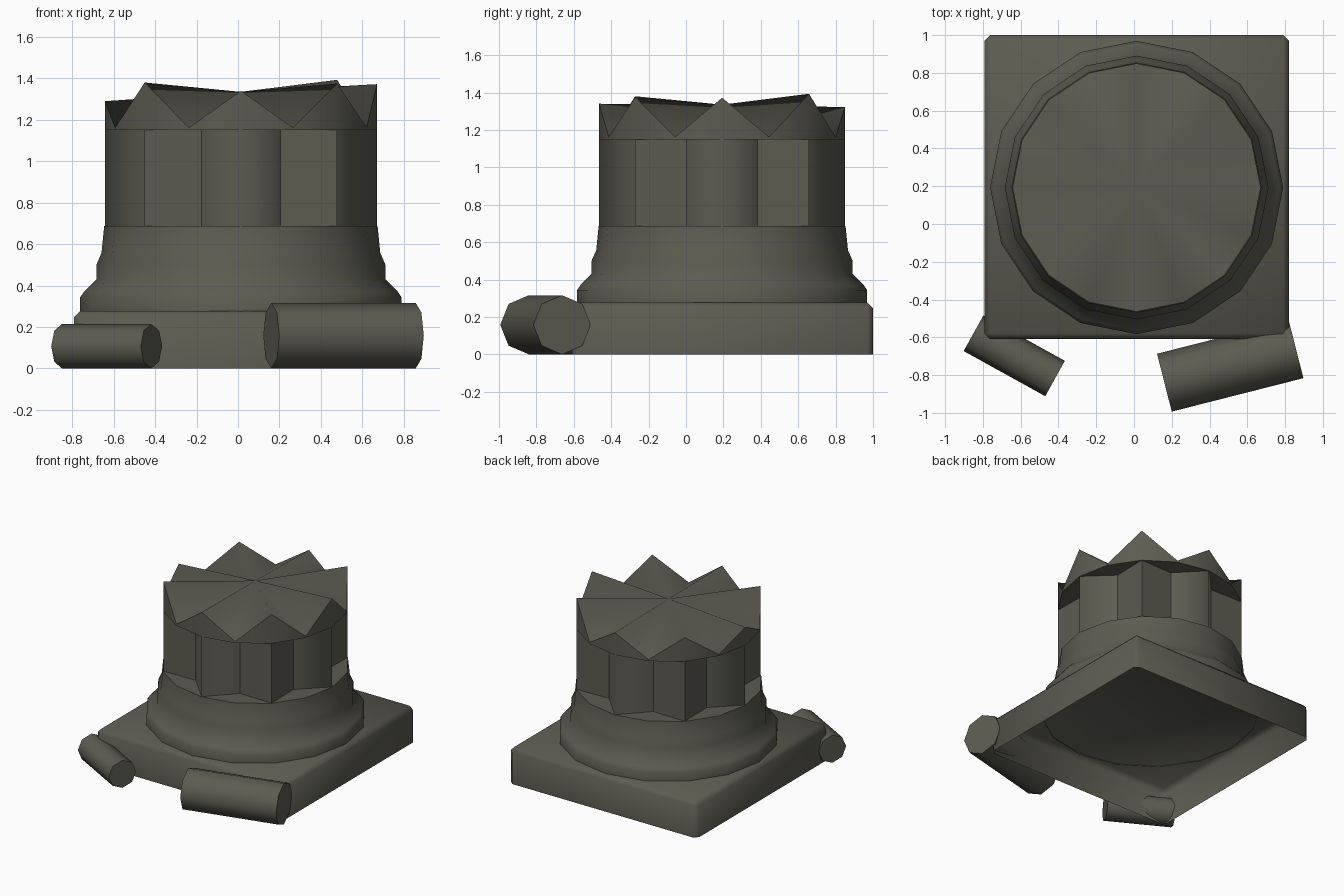
import bpy, bmesh, math
from mathutils import Vector

if "Cube" in bpy.data.objects:
    bpy.data.objects.remove(bpy.data.objects["Cube"])

CX, CY = 0.014, 0.193          # column axis
R = 0.657                      # shaft radius

stone = bpy.data.materials.new("weathered dark stone")
stone.diffuse_color = (0.108, 0.106, 0.083, 1)
stone.use_nodes = True
stone.node_tree.nodes["Principled BSDF"].inputs["Base Color"].default_value = stone.diffuse_color


def finish(name, bm, angle=40):
    bmesh.ops.recalc_face_normals(bm, faces=bm.faces[:])
    me = bpy.data.meshes.new(name)
    bm.to_mesh(me)
    bm.free()
    me.materials.append(stone)
    me.polygons.foreach_set("use_smooth", [True] * len(me.polygons))
    if angle is not None:
        me.set_sharp_from_angle(angle=math.radians(angle))
    ob = bpy.data.objects.new(name, me)
    bpy.context.collection.objects.link(ob)
    return ob


def ring(bm, radius, height):
    """16 points round the column axis; radius and height are functions of the index."""
    pts = []
    for i in range(16):
        a = i * math.pi / 8
        pts.append(bm.verts.new((CX + radius(i) * math.cos(a),
                                 CY + radius(i) * math.sin(a), height(i))))
    return pts


def bridge(bm, a, b):
    n = len(a)
    return [bm.faces.new((a[i], a[(i + 1) % n], b[(i + 1) % n], b[i])) for i in range(n)]


# Square plinth, open underneath, with chamfered corners and top edges
bm = bmesh.new()
bmesh.ops.create_cube(bm, size=1)
for v in bm.verts:
    v.co = Vector((0.014 + v.co.x * 1.612, 0.195 + v.co.y * 1.61, (v.co.z + 0.5) * 0.277))
bm.faces.ensure_lookup_table()
bottom = [f for f in bm.faces if f.calc_center_median().z < 0.01]
bmesh.ops.delete(bm, geom=bottom, context='FACES_ONLY')
edges = [e for e in bm.edges if max(v.co.z for v in e.verts) > 0.1]
bmesh.ops.bevel(bm, geom=edges, offset=0.03, segments=1, affect='EDGES', profile=0.5)
finish("plinth", bm, 60)

# Turned moulding between plinth and shaft
profile = [(0.776, 0.272), (0.776, 0.343), (0.757, 0.371), (0.698, 0.43),
           (0.698, 0.5), (0.673, 0.557), (0.66, 0.687)]
bm = bmesh.new()
rows = [ring(bm, lambda i, r=r: r, lambda i, z=z: z) for r, z in profile]
for a, b in zip(rows, rows[1:]):
    bridge(bm, a, b)
bm.faces.new(rows[-1])
finish("base_moulding", bm, 50)

# Fluted shaft: sixteen-sided star, ridges on the four axes shaded soft
bm = bmesh.new()
star = lambda i: R if i % 2 == 0 else 0.497
low = ring(bm, star, lambda i: 0.685)
high = ring(bm, star, lambda i: 1.152)
bridge(bm, low, high)
for i in range(16):
    if i % 4:
        bm.edges.get((low[i], high[i])).smooth = False
finish("fluted_shaft", bm, None)

# Broken crown: jagged rim of eight peaks with a fractured top
peaks = [1.372, 1.393, 1.322, 1.335, 1.29, 1.38, 1.34, 1.375]
bm = bmesh.new()
low = ring(bm, lambda i: R, lambda i: 1.15)
rim = ring(bm, lambda i: R, lambda i: peaks[i // 2] if i % 2 == 0 else 1.162)
bridge(bm, low, rim)
bm.faces.new(low)
centre = bm.verts.new((CX, CY, 1.335))
for i in range(16):
    bm.faces.new((rim[i], rim[(i + 1) % 16], centre))
for i in range(16):
    bm.edges.get((rim[i], rim[(i + 1) % 16])).smooth = False
    bm.edges.get((low[i], low[(i + 1) % 16])).smooth = False
finish("broken_crown", bm, None)


# Fallen column fragments: eight-sided drums lying on the ground
def drum(name, start, end, r):
    p, q = Vector((*start, r)), Vector((*end, r))
    side = (q - p).normalized().cross(Vector((0, 0, 1)))
    bm = bmesh.new()
    caps = []
    for c in (p, q):
        caps.append([bm.verts.new(c + side * (r * math.cos(k * math.pi / 4))
                                  + Vector((0, 0, r * math.sin(k * math.pi / 4))))
                     for k in range(8)])
        bm.faces.new(caps[-1])
    bridge(bm, *caps)
    finish(name, bm, 50)


drum("small_fallen_drum", (-0.85, -0.579), (-0.418, -0.818), 0.107)
drum("large_fallen_drum", (0.161, -0.84), (0.858, -0.663), 0.158)
